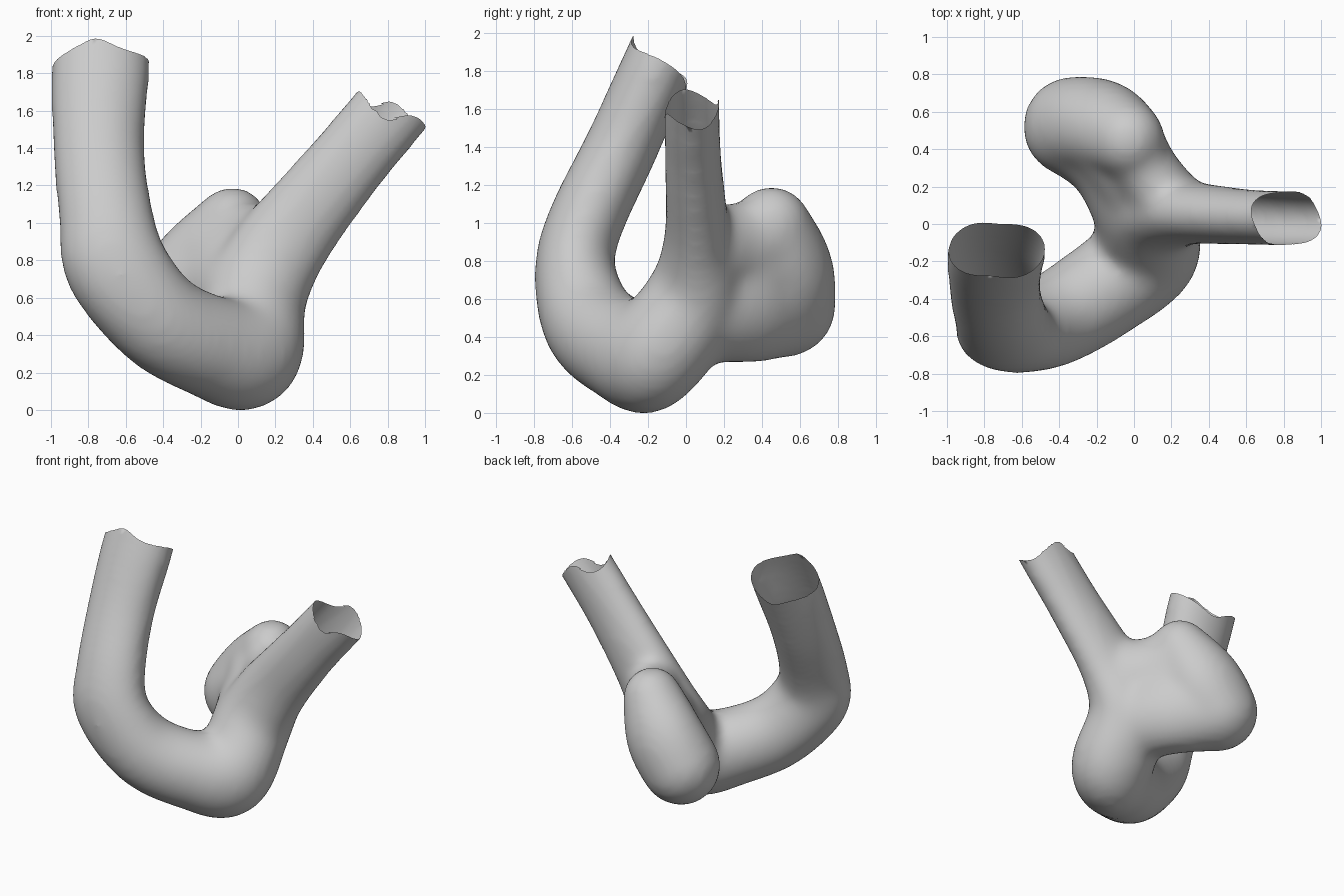
import bpy, bmesh, math
from mathutils import Vector, Matrix

if "Cube" in bpy.data.objects:
    bpy.data.objects.remove(bpy.data.objects["Cube"])

bm = bmesh.new()


def sweep(stations, step=0.035):
    """Chain of ellipsoids along a smooth path of (x, y, z, rx, ry, rz)."""
    c = [Vector(s[:3]) for s in stations]
    r = [Vector(s[3:]) for s in stations]

    def catmull(v, i, t):
        a, b = v[max(i - 1, 0)], v[i]
        d, e = v[i + 1], v[min(i + 2, len(v) - 1)]
        return 0.5 * (2 * b + (d - a) * t + (2 * a - 5 * b + 4 * d - e) * t * t
                      + (3 * b - a - 3 * d + e) * t ** 3)

    for i in range(len(c) - 1):
        n = max(2, int((c[i + 1] - c[i]).length / step))
        for k in range(n + (i == len(c) - 2)):
            m = (Matrix.Translation(catmull(c, i, k / n))
                 @ Matrix.Diagonal((*catmull(r, i, k / n), 1)))
            bmesh.ops.create_icosphere(bm, subdivisions=3, radius=1, matrix=m)


# main vessel: left limb, bottom bend, right limb
sweep([
    (-0.72, -0.03, 2.08, 0.25, 0.18, 0.22),
    (-0.735, -0.16, 1.80, 0.268, 0.185, 0.22),
    (-0.745, -0.34, 1.40, 0.25, 0.19, 0.22),
    (-0.70, -0.53, 1.00, 0.26, 0.20, 0.23),
    (-0.64, -0.585, 0.75, 0.29, 0.215, 0.25),
    (-0.42, -0.51, 0.48, 0.27, 0.25, 0.27),
    (-0.15, -0.34, 0.34, 0.27, 0.27, 0.28),
    (0.05, -0.18, 0.31, 0.295, 0.26, 0.305),
    (0.09, 0.04, 0.60, 0.28, 0.25, 0.29),
    (0.25, 0.06, 0.90, 0.25, 0.18, 0.25),
    (0.55, 0.04, 1.28, 0.22, 0.155, 0.22),
    (0.80, 0.03, 1.58, 0.215, 0.15, 0.215),
    (1.00, 0.03, 1.82, 0.215, 0.15, 0.215),
])

# pear-shaped bulge on the back
sweep([
    (-0.32, 0.52, 0.57, 0.28, 0.275, 0.28),
    (-0.19, 0.52, 0.75, 0.28, 0.26, 0.28),
    (-0.03, 0.45, 0.99, 0.20, 0.21, 0.21),
])

# wide webs that merge the bulge into the vessel
sweep([
    (0.05, 0.07, 0.58, 0.27, 0.25, 0.31),
    (-0.09, 0.33, 0.60, 0.27, 0.24, 0.34),
    (-0.30, 0.50, 0.57, 0.27, 0.26, 0.28),
])
sweep([
    (0.08, 0.08, 0.70, 0.22, 0.18, 0.20),
    (-0.02, 0.28, 0.75, 0.23, 0.22, 0.25),
    (-0.12, 0.45, 0.80, 0.25, 0.22, 0.25),
])
sweep([
    (0.21, 0.08, 0.86, 0.22, 0.17, 0.24),
    (0.07, 0.27, 0.87, 0.19, 0.17, 0.24),
    (-0.03, 0.42, 0.92, 0.20, 0.20, 0.22),
])

mesh = bpy.data.meshes.new("vessel")
bm.to_mesh(mesh)
bm.free()
vessel = bpy.data.objects.new("vessel", mesh)
bpy.context.collection.objects.link(vessel)
bpy.context.view_layer.objects.active = vessel
vessel.select_set(True)

# fuse into one skin and soften the joins
mod = vessel.modifiers.new("fuse", 'REMESH')
mod.mode = 'VOXEL'
mod.voxel_size = 0.025
bpy.ops.object.modifier_apply(modifier=mod.name)
mod = vessel.modifiers.new("soften", 'SMOOTH')
mod.factor = 0.5
mod.iterations = 36
bpy.ops.object.modifier_apply(modifier=mod.name)

# cut both limbs open with slightly wavy rims
bm = bmesh.new()
bm.from_mesh(mesh)


def open_end(side, normal, offset, wave, phase, centre, axis):
    axis = Vector(axis)
    slope = axis.dot(Vector(normal))

    def height(co):
        a = math.atan2(co.y - centre[1], co.x - centre[0])
        return co.dot(Vector(normal)) - offset - wave * math.sin(3 * a + phase)

    doomed = [v for v in bm.verts if v.co.x * side > 0.3 and height(v.co) > 0]
    bmesh.ops.delete(bm, geom=doomed, context='VERTS')
    for v in bm.verts:  # pull the stepped rim up to the cut line
        if v.is_boundary and v.co.x * side > 0.3 and abs(height(v.co)) < 0.1:
            v.co -= axis * (height(v.co) / slope)


open_end(-1, (0, 0.8, 1), 1.735, 0.03, 0.5, (-0.74, -0.15), (0, 0.41, 0.91))
open_end(1, (0.43, -0.1, 1), 1.945, 0.04, -2.6, (0.80, 0.03), (0.64, 0, 0.77))

# rest the lowest point on the ground
low = min(v.co.z for v in bm.verts)
bmesh.ops.translate(bm, verts=bm.verts, vec=(0, 0, -low))
bm.to_mesh(mesh)
bm.free()
bpy.ops.object.shade_smooth()
